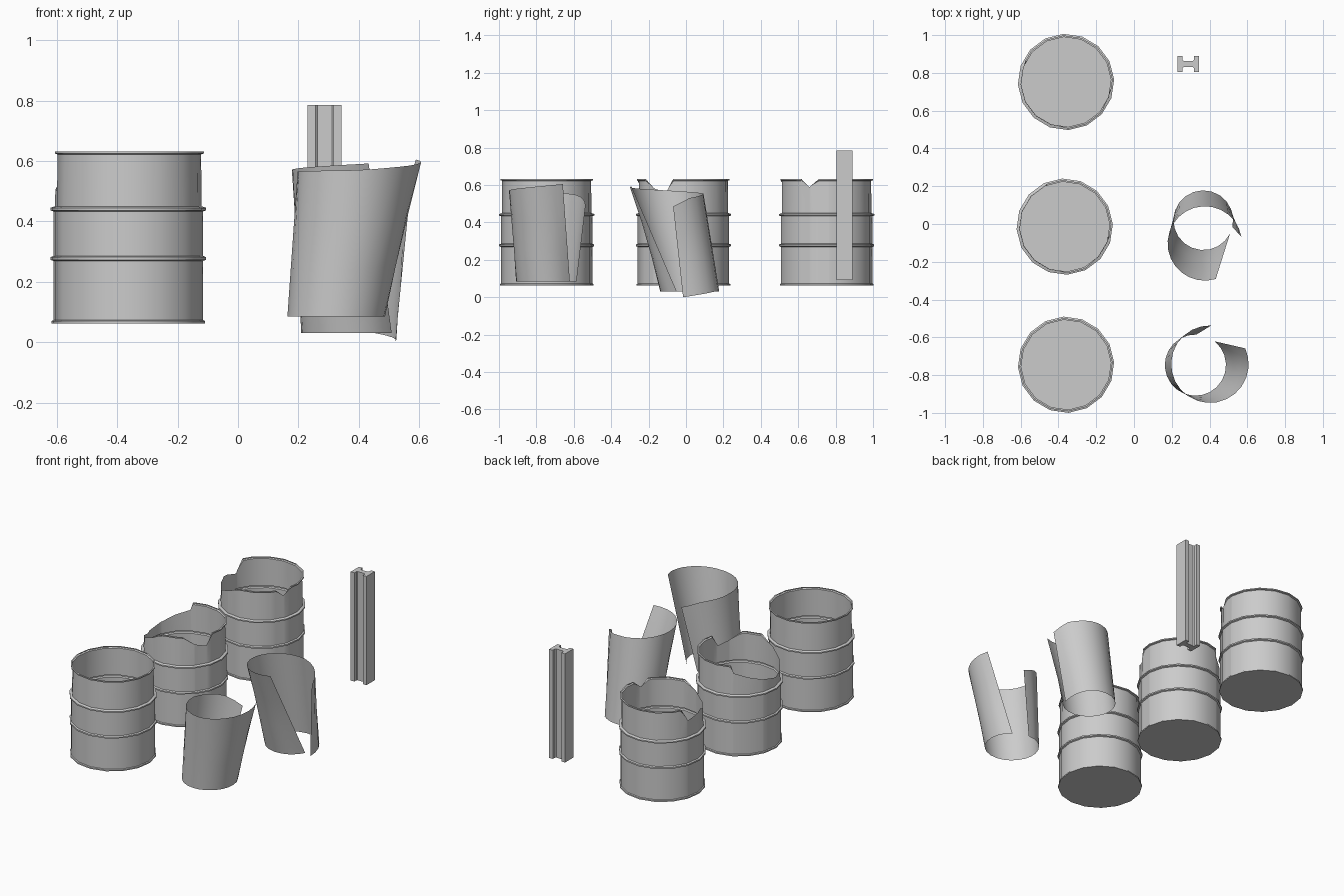
import bpy, bmesh
from math import cos, sin, pi, radians, degrees

if "Cube" in bpy.data.objects:
    bpy.data.objects.remove(bpy.data.objects["Cube"])

SIDES = 16
STEP = 360 / SIDES


def finish(name, bm, angle=35):
    bmesh.ops.remove_doubles(bm, verts=bm.verts, dist=0.0004)
    me = bpy.data.meshes.new(name)
    bm.to_mesh(me)
    bm.free()
    ob = bpy.data.objects.new(name, me)
    bpy.context.collection.objects.link(ob)
    bpy.ops.object.select_all(action='DESELECT')
    ob.select_set(True)
    bpy.context.view_layer.objects.active = ob
    bpy.ops.object.shade_smooth_by_angle(angle=radians(angle))
    return ob


def interp(table, t):
    for (a, va), (b, vb) in zip(table, table[1:]):
        if a <= t <= b:
            return va + (vb - va) * (t - a) / (b - a)
    return table[-1][1] if t > table[-1][0] else table[0][1]


def skin(bm, rows, closed):
    n = len(rows[0])
    for lo, hi in zip(rows, rows[1:]):
        for i in range(n if closed else n - 1):
            j = (i + 1) % n
            bm.faces.new((lo[i], lo[j], hi[j], hi[i]))


# drum side profile: (radius, height), with rims and two rolled ribs
PROFILE = [(0.245, 0.062), (0.251, 0.062), (0.251, 0.070), (0.245, 0.073),
           (0.245, 0.269), (0.254, 0.273), (0.254, 0.282), (0.245, 0.286),
           (0.245, 0.433), (0.255, 0.437), (0.255, 0.445), (0.240, 0.450),
           (0.238, 0.622), (0.247, 0.625), (0.247, 0.632), (0.238, 0.632)]


def drum(name, x, y, tear=()):
    # tear: (angle, rim height) pairs; extra columns sit on the flat sides
    angles = sorted({i * STEP for i in range(SIDES)} | {a for a, _ in tear})
    bm = bmesh.new()
    rows = []
    for r, z in PROFILE:
        row = []
        for a in angles:
            top = interp(tear, a) if tear else 0.632
            rr, zz = r, z
            if top < 0.628 and z > top:
                rr, zz = 0.238, top
            flat = cos(pi / SIDES) / cos(radians(a % STEP - STEP / 2))
            t = radians(a + 3)
            row.append(bm.verts.new((x + rr * flat * cos(t), y + rr * flat * sin(t), zz)))
        rows.append(row)
    skin(bm, rows, True)
    bm.faces.new(list(reversed(rows[0])))
    return finish(name, bm)


drum("drum_intact", -0.36, -0.745)
drum("drum_torn_middle", -0.367, -0.014,
     [(0, .632), (110, .632), (114, .585), (155, .53), (187, .50), (217, .53),
      (252, .59), (270, .632), (298, .632), (317, .58), (334, .56), (344, .632), (359, .632)])
drum("drum_torn_back", -0.36, 0.752,
     [(0, .632), (149, .632), (161, .55), (191, .58), (213, .54), (247, .59),
      (272, .632), (322, .632), (334, .588), (347, .632), (359, .632)])


def bent_sheet(name, bottom, top, z_bottom, z_top, cols=20):
    # bottom/top: centre x, centre y, radius, start angle, end angle
    bm = bmesh.new()
    rows = []
    for k in range(4):
        f = k / 3
        row = []
        for i in range(cols + 1):
            u = i / cols
            pts = []
            for (cx, cy, r, a0, a1), zt in ((bottom, z_bottom), (top, z_top)):
                a = radians(a0 + (a1 - a0) * u)
                pts.append((cx + r * cos(a), cy + r * sin(a), interp(zt, u)))
            row.append(bm.verts.new([p + (q - p) * f for p, q in zip(*pts)]))
        rows.append(row)
    skin(bm, rows, False)
    return finish(name, bm, 50)


# two rolled, split metal sheets, each leaning and flared to the top
bent_sheet("bent_sheet_front",
           (0.325, -0.747, 0.162, 88, 411), (0.402, -0.742, 0.205, 88, 384),
           [(0, .085), (1, .085)],
           [(0, .49), (.12, .545), (.3, .565), (.62, .57), (.8, .585), (1, .605)])
bent_sheet("bent_sheet_middle",
           (0.367, 0.02, 0.158, -13, 334), (0.375, -0.103, 0.197, 10, 287),
           [(0, .0), (.2, .03), (1, .03)],
           [(0, .485), (.1, .53), (.25, .55), (.6, .57), (1, .592)])

# upright I-beam: half outline mirrored through its centre, then extruded
half = [(0.056, 0.042), (0.030, 0.042), (0.030, 0.022), (0.024, 0.016),
        (-0.024, 0.016), (-0.030, 0.022), (-0.030, 0.042), (-0.056, 0.042)]
outline = half + [(-px, -py) for px, py in half]
bm = bmesh.new()
rows = [[bm.verts.new((0.287 + px, 0.847 + py, z)) for px, py in outline]
        for z in (0.092, 0.785)]
skin(bm, rows, True)
bm.faces.new(rows[0])
bm.faces.new(rows[1])
bmesh.ops.recalc_face_normals(bm, faces=bm.faces)
finish("steel_beam", bm, 30)
